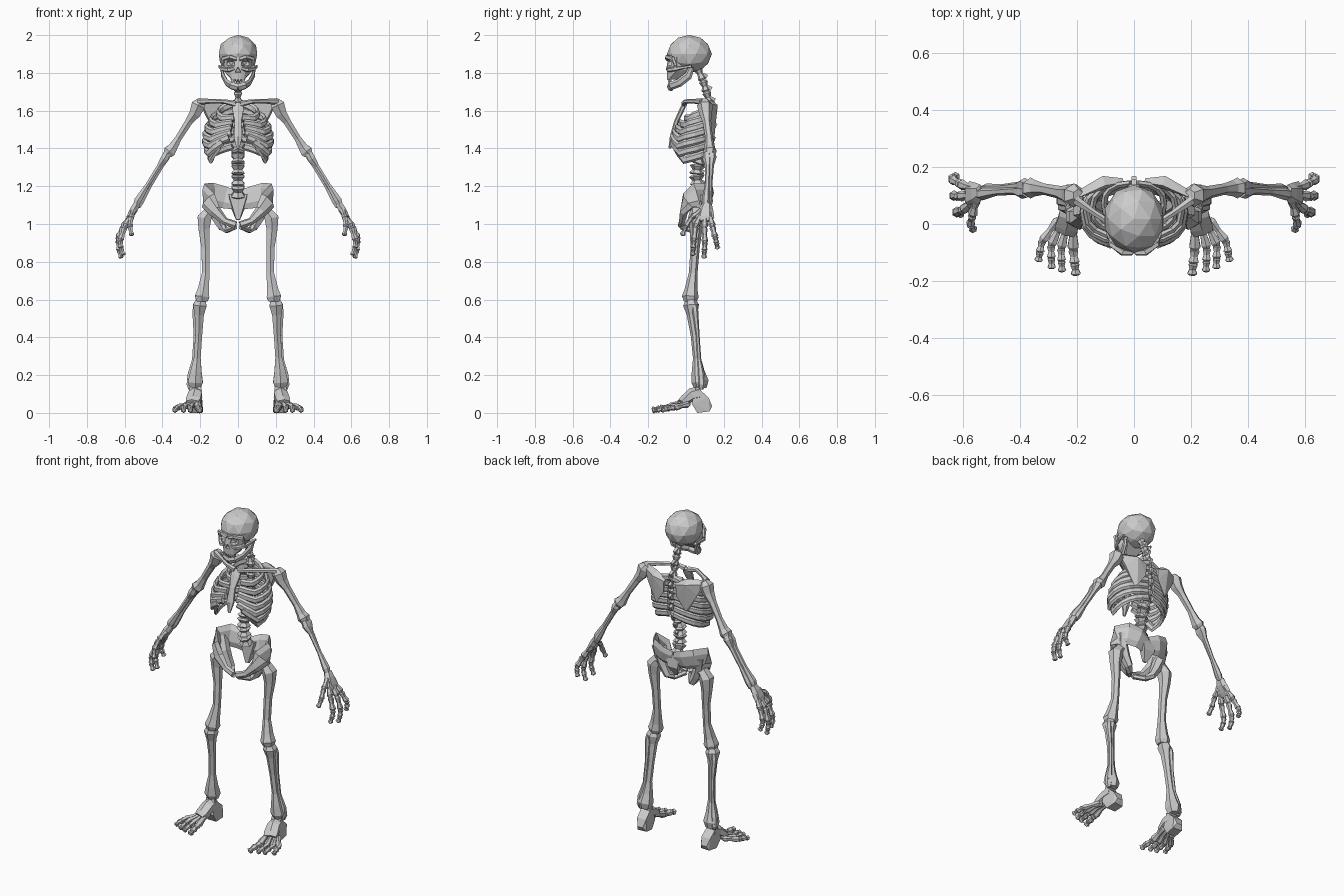
import bpy, bmesh, math
from mathutils import Vector as V


def finish(name, bm, mirror):
    bmesh.ops.recalc_face_normals(bm, faces=bm.faces)
    me = bpy.data.meshes.new(name)
    bm.to_mesh(me)
    bm.free()
    ob = bpy.data.objects.new(name, me)
    bpy.context.collection.objects.link(ob)
    if mirror:
        m = ob.modifiers.new("mirror", 'MIRROR')
        m.use_mirror_merge = False
    return ob


def loft(name, pts, ref=(0, 1, 0), sides=6, mirror=True):
    """Faceted tube: each point is x, y, z, side radius[, radius towards ref]."""
    bm = bmesh.new()
    co = [V(p[:3]) for p in pts]
    rings = []
    for i, p in enumerate(pts):
        t = (co[min(i + 1, len(co) - 1)] - co[max(i - 1, 0)]).normalized()
        a = t.cross(V(ref)).normalized()
        b = a.cross(t)
        angs = [2 * math.pi * (k + .5) / sides for k in range(sides)]
        rings.append([bm.verts.new(co[i] + a * p[3] * math.cos(g) + b * p[-1] * math.sin(g)) for g in angs])
    for r, q in zip(rings, rings[1:]):
        for k in range(sides):
            j = (k + 1) % sides
            bm.faces.new((r[k], r[j], q[j], q[k]))
    bm.faces.new(rings[0])
    bm.faces.new(rings[-1])
    return finish(name, bm, mirror)


def hull(name, pts, both=False, mirror=False):
    """Convex block; both=True also uses the points reflected in x."""
    bm = bmesh.new()
    for p in pts:
        bm.verts.new(p)
        if both and p[0]:
            bm.verts.new((-p[0], p[1], p[2]))
    res = bmesh.ops.convex_hull(bm, input=bm.verts)
    junk = [v for v in bm.verts if not v.link_faces]
    bmesh.ops.delete(bm, geom=junk, context='VERTS')
    return finish(name, bm, mirror)


def ball(name, loc, scale, sub=2, mirror=False):
    bm = bmesh.new()
    bmesh.ops.create_icosphere(bm, subdivisions=sub, radius=1)
    for v in bm.verts:
        v.co = V([v.co[k] * scale[k] + loc[k] for k in range(3)])
    return finish(name, bm, mirror)


Z = (0, 0, 1)

# Skull: cranium and face block with carved sockets
cranium = ball("cranium", (0, .018, 1.9), (.107, .119, .101))
face = hull("face", [(.08, -.05, 1.89), (.05, -.094, 1.885), (.075, -.05, 1.81), (.045, -.085, 1.81),
                     (.032, -.092, 1.765), (.035, -.03, 1.765), (.012, -.103, 1.83), (.012, -.1, 1.765),
                     (.06, .02, 1.82)], both=True)
sockets = ball("socket_cutter", (.043, -.103, 1.85), (.03, .04, .025), 1, True)
nose = hull("nose_cutter", [(.017, -.13, 1.802), (0, -.13, 1.835), (.014, -.08, 1.804), (0, -.085, 1.828)], both=True)
for target in (cranium, face):
    for cutter in (sockets, nose):
        m = target.modifiers.new("carve", 'BOOLEAN')
        m.operation, m.object, m.solver = 'DIFFERENCE', cutter, 'EXACT'
for cutter in (sockets, nose):
    cutter.hide_render = True
    cutter.hide_set(True)
loft("brow", [(.006, -.1, 1.872, .01), (.04, -.1, 1.884, .012), (.078, -.07, 1.876, .012), (.084, -.055, 1.84, .009),
              (.075, -.065, 1.82, .009)], (0, 1, 0), 5)
loft("cheekbone", [(.02, -.1, 1.822, .008), (.05, -.092, 1.815, .012), (.08, -.06, 1.82, .012),
                   (.096, -.01, 1.83, .008), (.098, .03, 1.835, .008)], Z, 5)
loft("jaw", [(.086, .03, 1.83, .008, .014), (.08, .012, 1.785, .009, .022), (.06, -.035, 1.748, .01, .022),
             (.036, -.078, 1.732, .013, .022), (0, -.085, 1.722, .015, .022)], (0, -.5, 1))
for i, x in enumerate((.008, .022, .034)):
    loft(f"upper_tooth_{i}", [(x, -.093 + .006 * i, 1.775, .007), (x, -.092 + .006 * i, 1.752, .005)], sides=4)
    loft(f"lower_tooth_{i}", [(x, -.09 + .007 * i, 1.735, .006), (x, -.089 + .007 * i, 1.753, .005)], sides=4)

# Spine: hourglass vertebrae strung along a curve
spine = [(.06, 1.83), (.09, 1.76), (.108, 1.70), (.125, 1.64), (.128, 1.57), (.124, 1.5), (.11, 1.43),
         (.08, 1.37), (.062, 1.315), (.056, 1.26), (.062, 1.205), (.085, 1.14)]
for i, ((y0, z0), (y1, z1)) in enumerate(zip(spine, spine[1:])):
    r = .024 if i < 3 else .028 if i < 6 else .041
    at = lambda f: (0, y0 + (y1 - y0) * f, z0 + (z1 - z0) * f)
    loft(f"vertebra_{i}", [(*at(.0), r * .7), (*at(.15), r), (*at(.5), r * .6), (*at(.85), r), (*at(.98), r * .7)],
         mirror=False)
    mid = at(.5)
    loft(f"spine_process_{i}", [(0, mid[1], mid[2], .014, .016), (0, mid[1] + .035, mid[2] - .018, .011, .02)],
         Z, 4, False)

# Ribcage
widths = [.105, .145, .168, .178, .18, .172, .15]
fronts = [.0, -.03, -.05, -.066, -.078, -.083, -.078]
ends = [.95, .95, .95, .95, .93, .86, .78]
for i in range(7):
    pts = []
    n = 9
    for k in range(n):
        u = k / (n - 1)
        a = .07 + (math.pi * ends[i] - .07) * u
        yc, d = (.142 + fronts[i]) / 2, (.142 - fronts[i]) / 2
        c = math.cos(a)
        y = yc + d * math.copysign(abs(c) ** .8, c)
        z = 1.638 - .037 * i - .078 * min(u, .75) / .75 + (.012 * i) * max(0, u - .75) / .25
        pts.append((widths[i] * math.sin(a) ** .85, y, z, .012, .021))
    loft(f"rib_{i}", pts, Z)
loft("breastbone", [(0, -.005, 1.64, .028, .01), (0, -.022, 1.605, .034, .013), (0, -.052, 1.54, .02, .012),
                    (0, -.074, 1.46, .026, .012), (0, -.086, 1.40, .008, .007)], mirror=False)
loft("collarbone", [(.012, -.01, 1.635, .017), (.07, -.005, 1.648, .012), (.14, .04, 1.65, .012),
                    (.205, .085, 1.648, .018)], Z)
hull("shoulder_blade", [(.035, .145, 1.62), (.04, .16, 1.61), (.2, .09, 1.655), (.2, .115, 1.635), (.11, .168, 1.63),
                        (.1, .135, 1.655), (.045, .158, 1.54), (.1, .15, 1.46), (.11, .135, 1.46), (.17, .13, 1.57)],
     mirror=True)

# Pelvis
loft("hip_wing", [(.015, .115, 1.125, .016, .05), (.07, .125, 1.14, .018, .06), (.13, .105, 1.155, .018, .065),
                  (.168, .055, 1.155, .018, .062), (.158, .01, 1.125, .018, .055), (.125, -.01, 1.07, .024, .034),
                  (.07, -.02, 1.015, .018, .02), (.012, -.028, .995, .016, .02)], (0, .25, 1))
loft("hip_socket", [(.155, .075, 1.16, .022, .03), (.13, .055, 1.08, .034, .036), (.11, .055, 1.03, .03, .03),
                    (.085, .055, .985, .024, .026), (.06, .03, .967, .016, .018), (.015, -.022, .985, .015, .016)])
hull("sacrum", [(.05, .085, 1.16), (.045, .13, 1.15), (.035, .135, 1.08), (.03, .105, 1.08), (.01, .1, 1.02),
                (.01, .085, 1.025)], both=True)

# Arms
loft("upper_arm", [(.195, .1, 1.655, .022), (.21, .1, 1.63, .042), (.228, .104, 1.585, .034), (.258, .11, 1.545, .023),
                   (.315, .122, 1.455, .02), (.345, .125, 1.405, .028), (.362, .126, 1.385, .037),
                   (.374, .126, 1.365, .027)])
loft("inner_forearm", [(.366, .133, 1.39, .017), (.382, .137, 1.355, .025), (.405, .133, 1.31, .015),
                       (.465, .127, 1.205, .012), (.515, .122, 1.12, .02), (.53, .12, 1.09, .015)])
loft("outer_forearm", [(.375, .112, 1.375, .02), (.39, .112, 1.345, .024), (.418, .116, 1.305, .014),
                       (.48, .112, 1.205, .013), (.53, .105, 1.125, .022), (.542, .104, 1.095, .017)])

# Hands: wrist block, three fingers and a thumb
loft("wrist", [(.535, .112, 1.105, .02, .026), (.552, .105, 1.075, .023, .04), (.575, .1, 1.035, .018, .05),
               (.585, .1, 1.015, .01, .035)])
fingers = [(.598, .05, .985, .622, .042, .912, .605, .035, .835), (.61, .097, .98, .632, .1, .9, .618, .095, .82),
           (.608, .14, .985, .635, .155, .93, .622, .168, .87)]


def digit(name, base, r, *joints, ref=(0, 1, 0)):
    """Chain of dumbbell bones from base through the joints."""
    for k, (a, b) in enumerate(zip((base,) + joints, joints)):
        a, b = V(a), V(b)
        loft(f"{name}_{k}", [(*a.lerp(b, f), r * g) for f, g in
                             ((-.04, .6), (.1, 1), (.5, .7), (.88, 1.05), (1.03, .6))], ref)
        r *= .93


for i, f in enumerate(fingers):
    mid = V(f[3:6]).lerp(V(f[6:9]), .5) + V((.006, 0, 0))
    digit(f"finger_{i}", (.556, .085 + .018 * i, 1.065), .0185, f[:3], f[3:6], mid, f[6:9])
digit("thumb", (.552, .085, 1.075), .017, (.566, .03, 1.035), (.572, -.002, .985), (.562, -.02, .94))

# Legs
loft("thigh", [(.12, .05, 1.065, .028), (.155, .052, 1.062, .034), (.178, .053, 1.03, .043), (.18, .053, .97, .033),
               (.172, .048, .87, .024), (.171, .038, .74, .023), (.183, .027, .655, .034), (.19, .023, .615, .044),
               (.191, .023, .59, .034)])
loft("shin", [(.198, .026, .595, .03), (.202, .027, .57, .042), (.205, .032, .52, .028), (.208, .046, .41, .021),
              (.216, .058, .29, .021), (.222, .064, .22, .034), (.226, .074, .165, .046), (.226, .078, .13, .032)])
loft("outer_shin", [(.222, .045, .57, .015), (.227, .048, .54, .017), (.226, .062, .41, .01), (.234, .07, .28, .011),
                    (.25, .08, .2, .02), (.253, .082, .15, .022), (.252, .08, .125, .012)])

# Feet: heel, instep and four toes
hull("heel", [(.19, .06, 0), (.25, .06, 0), (.185, .12, .008), (.245, .125, .008), (.2, .138, .035), (.236, .138, .035),
              (.19, .12, .08), (.25, .12, .08), (.195, .05, .14), (.255, .055, .14), (.19, .03, .05), (.26, .03, .05)],
     mirror=True)
loft("instep", [(.224, .08, .105, .036, .04), (.226, .03, .095, .042, .036), (.235, -.01, .068, .046, .026),
                (.242, -.03, .055, .04, .018)], Z)
toes = [(.213, -.09, -.178, .203), (.255, -.085, -.166, .252), (.29, -.075, -.155, .288), (.322, -.06, -.13, .335)]
for i, (x, y, tip, tx) in enumerate(toes):
    ball_joint = V((x, y, .028))
    end = V((tx, tip, .014))
    digit(f"toe_{i}", (.212 + .018 * i, .015, .07 - .008 * i), .021 if i == 0 else .0175,
          ball_joint, ball_joint.lerp(end, .55) + V((0, 0, .003)), end, ref=Z)
